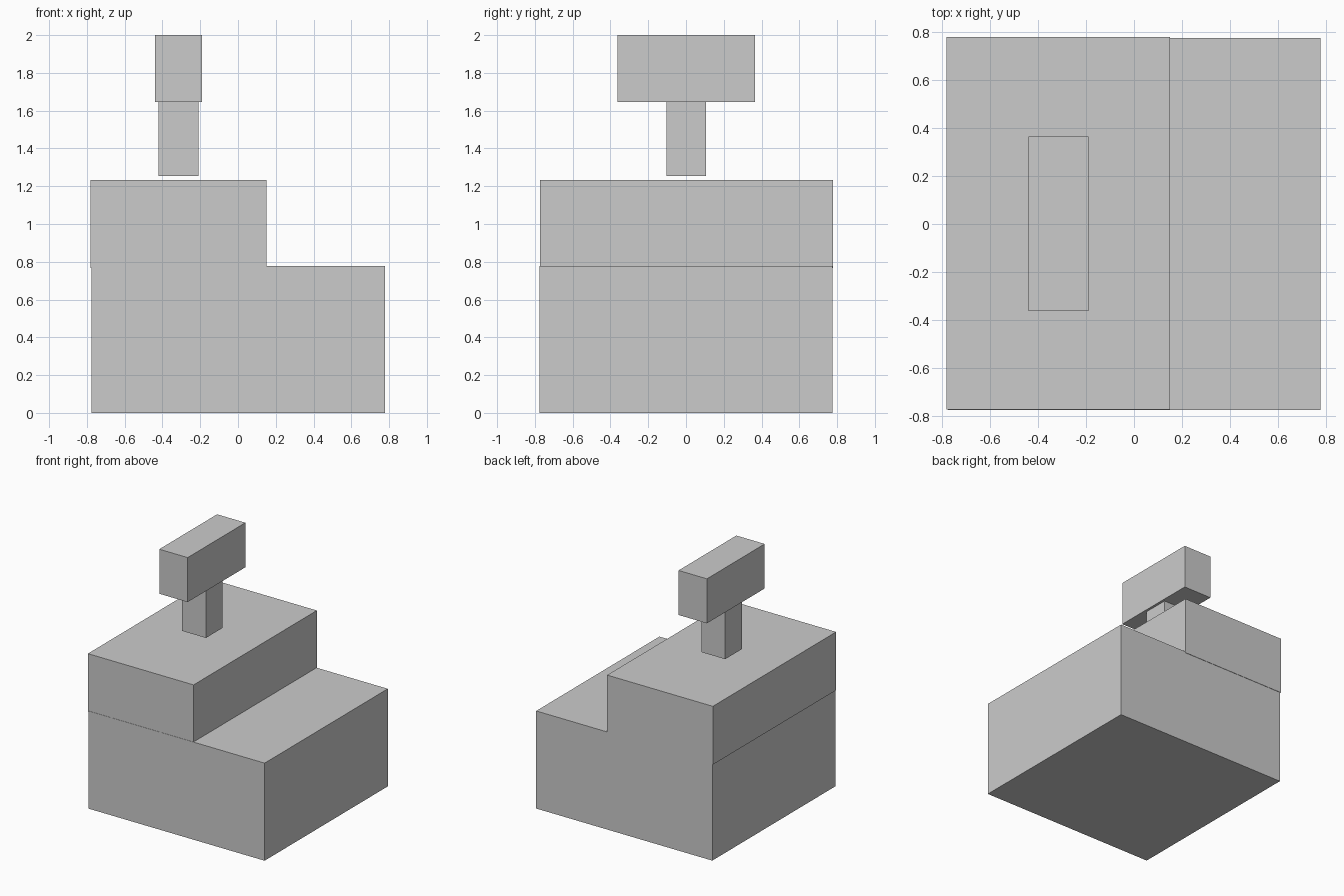
import bpy

if "Cube" in bpy.data.objects:
    bpy.data.objects.remove(bpy.data.objects["Cube"])


def box(name, x, y, z):
    """Add a box spanning the given (min, max) ranges."""
    spans = (x, y, z)
    bpy.ops.mesh.primitive_cube_add(size=1, location=[(a + b) / 2 for a, b in spans])
    obj = bpy.context.object
    obj.name = name
    obj.scale = [b - a for a, b in spans]
    bpy.ops.object.transform_apply(location=False, rotation=False, scale=True)
    return obj


# Wide lower body
box("base", (-0.775, 0.778), (-0.776, 0.776), (0.0, 0.778))

# Raised rear step, sunk slightly into the base
box("upper_block", (-0.782, 0.15), (-0.774, 0.779), (0.768, 1.233))

# Narrow post, with the small gap above the step
box("display_post", (-0.42, -0.21), (-0.104, 0.106), (1.255, 1.65))

# Crosswise head on the post
box("display_head", (-0.44, -0.19), (-0.363, 0.365), (1.645, 2.0))
